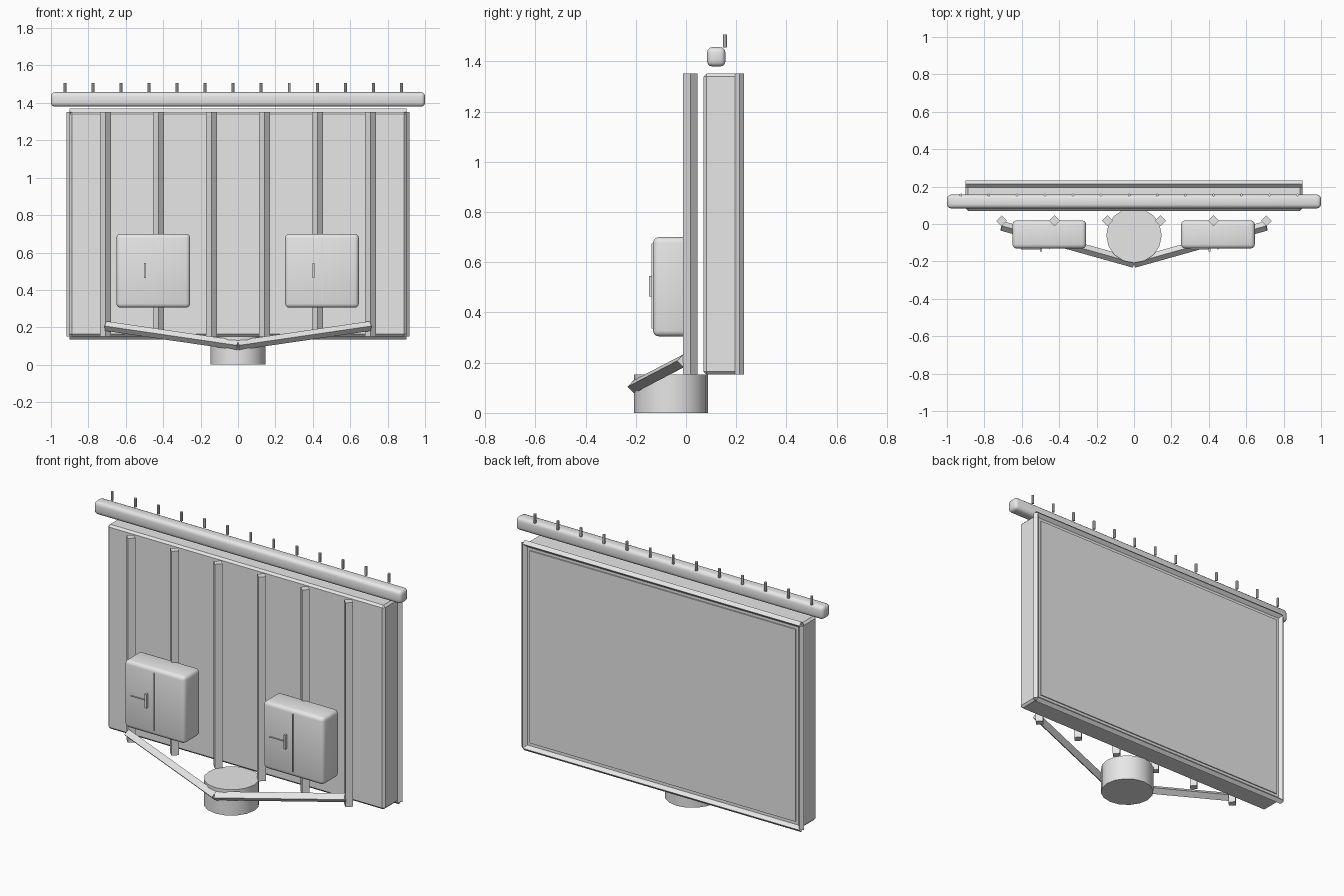
import bpy, bmesh, math
from mathutils import Vector

if "Cube" in bpy.data.objects:
    bpy.data.objects.remove(bpy.data.objects["Cube"])

grey = bpy.data.materials.new("plain_grey")
grey.diffuse_color = (0.8, 0.8, 0.8, 1)
grey.use_nodes = True
grey.node_tree.nodes["Principled BSDF"].inputs["Base Color"].default_value = grey.diffuse_color


def finish(name, bm, smooth=False):
    mesh = bpy.data.meshes.new(name)
    bmesh.ops.recalc_face_normals(bm, faces=bm.faces)
    bm.to_mesh(mesh)
    bm.free()
    ob = bpy.data.objects.new(name, mesh)
    bpy.context.collection.objects.link(ob)
    mesh.materials.append(grey)
    if smooth:
        bpy.ops.object.select_all(action='DESELECT')
        ob.select_set(True)
        bpy.context.view_layer.objects.active = ob
        bpy.ops.object.shade_smooth_by_angle(angle=math.radians(35))
    return ob


def box(name, lo, hi, bevel=0, segments=1):
    bm = bmesh.new()
    bmesh.ops.create_cube(bm, size=1)
    for v in bm.verts:
        v.co = Vector([(a + b) / 2 + c * (b - a) for a, b, c in zip(lo, hi, v.co)])
    if bevel:
        bmesh.ops.bevel(bm, geom=bm.edges[:], offset=bevel, segments=segments,
                        profile=0.5, affect='EDGES')
    return finish(name, bm, segments > 1)


def rod(name, a, b, radius, sides=4, caps=True):
    a, b = Vector(a), Vector(b)
    d = b - a
    bm = bmesh.new()
    bmesh.ops.create_cone(bm, cap_ends=caps, segments=sides, radius1=radius,
                          radius2=radius, depth=d.length)
    # snap the 4 sided section so its corners sit on the local axes
    first = min(bm.verts, key=lambda v: math.atan2(v.co.y, v.co.x) % (math.pi / 2))
    turn = -math.atan2(first.co.y, first.co.x)
    q = d.to_track_quat('Z', 'Y')
    for v in bm.verts:
        c, s = math.cos(turn), math.sin(turn)
        x, y = v.co.x, v.co.y
        v.co = q @ Vector((x * c - y * s, x * s + y * c, v.co.z)) + (a + b) / 2
    return finish(name, bm, sides > 4)


# Round footing
rod("footing", (0, -0.06, 0), (0, -0.06, 0.152), 0.148, 16)

# Display cabinet and the screen set in its back
box("cabinet", (-0.9, 0.07, 0.152), (0.9, 0.212, 1.352), 0.012)
box("screen", (-0.865, 0.2, 0.187), (0.865, 0.218, 1.317))

# Frame tubes around the screen
for s in (-1, 1):
    rod("frame_upright", (0.9 * s, 0.214, 0.152), (0.9 * s, 0.214, 1.352), 0.018, caps=False)
    z = 0.752 + 0.6 * s
    rod("frame_rail", (-0.9, 0.214, z), (0.9, 0.214, z), 0.018, caps=False)

# Support posts in front
for i in range(6):
    x = -0.7075 + 0.283 * i
    rod("support_post", (x, 0.017, 0.152), (x, 0.017, 1.352), 0.029)

# Braces from the footing to the outer posts
for s in (-1, 1):
    rod("brace", (0, -0.208, 0.104), (0.707 * s, -0.01, 0.207), 0.026)

# Equipment boxes with door seam, handle and latch rod
for x in (-0.453, 0.449):
    box("equipment_box", (x - 0.197, -0.131, 0.305), (x + 0.197, 0.019, 0.7), 0.022, 3)
    box("door_seam", (x - 0.002, -0.137, 0.337), (x + 0.002, -0.13, 0.675))
    box("latch_rod", (x - 0.15, -0.137, 0.501), (x - 0.045, -0.13, 0.505))
    box("handle", (x - 0.05, -0.148, 0.463), (x - 0.039, -0.13, 0.545))

# Top light bar with small pins
box("top_bar", (-1, 0.084, 1.38), (1, 0.157, 1.457), 0.021, 3)
for i in range(13):
    x = -0.926 + 0.15 * i
    rod("pin", (x, 0.155, 1.455), (x, 0.155, 1.507), 0.0078, 8)
